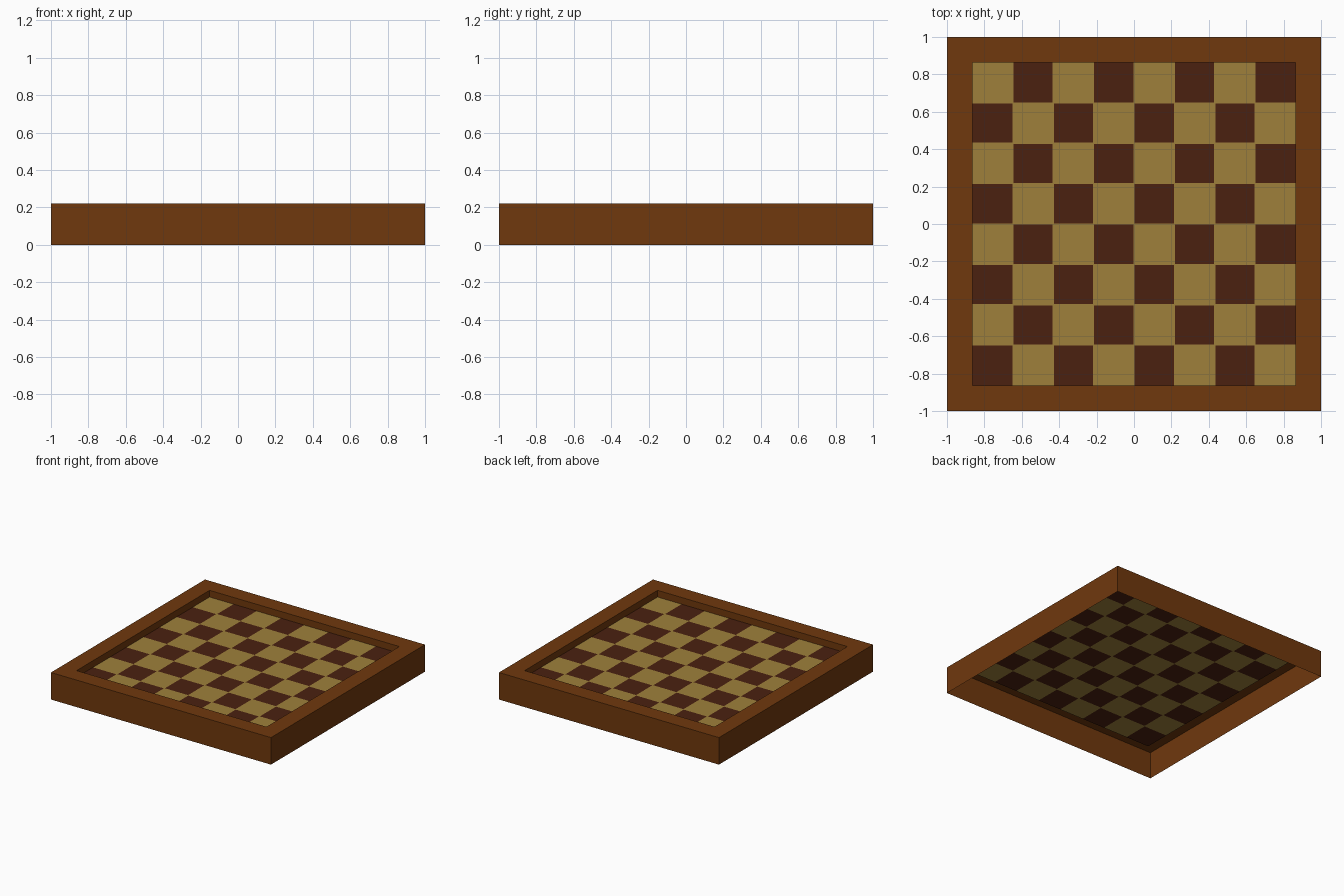
import bpy, bmesh

if "Cube" in bpy.data.objects:
    bpy.data.objects.remove(bpy.data.objects["Cube"])

H = 0.222        # frame height
B = 0.863        # half width of the playing field
Z = H - 0.055    # level of the sunken playing field
GAP = 0.003      # light margin around the dark squares


def material(name, rgb):
    m = bpy.data.materials.new(name)
    m.diffuse_color = (*rgb, 1)
    m.use_nodes = True
    m.node_tree.nodes["Principled BSDF"].inputs["Base Color"].default_value = m.diffuse_color
    return m


frame_wood = material("frame_brown", (0.162, 0.040, 0.004))
light_wood = material("light_square", (0.342, 0.216, 0.044))
dark_wood = material("dark_square", (0.069, 0.015, 0.005))


def make_object(name, bm, mats):
    me = bpy.data.meshes.new(name)
    bm.to_mesh(me)
    bm.free()
    for m in mats:
        me.materials.append(m)
    ob = bpy.data.objects.new(name, me)
    bpy.context.collection.objects.link(ob)
    return ob


# Frame: a thin shell swept around the square (outer wall, top rim, inner lip), open below
bm = bmesh.new()
profile = [(1, 0), (1, H), (B, H), (B, Z)]
corners = [(-1, -1), (1, -1), (1, 1), (-1, 1)]
rings = [[bm.verts.new((cx * r, cy * r, z)) for cx, cy in corners] for r, z in profile]
for a, b in zip(rings, rings[1:]):
    for i in range(4):
        j = (i + 1) % 4
        bm.faces.new((a[i], a[j], b[j], b[i]))
make_object("frame", bm, [frame_wood])

# Playing field: one sheet cut into 8 x 8 squares, with narrow light margins between
pitch = 2 * B / 8
cuts = [-B]
for k in range(-3, 4):
    cuts += [k * pitch - GAP, k * pitch + GAP]
cuts.append(B)
bm = bmesh.new()
grid = [[bm.verts.new((x, y, Z)) for y in cuts] for x in cuts]
for i in range(len(cuts) - 1):
    for j in range(len(cuts) - 1):
        f = bm.faces.new((grid[i][j], grid[i + 1][j], grid[i + 1][j + 1], grid[i][j + 1]))
        is_square = i % 2 == 0 and j % 2 == 0
        f.material_index = 1 if is_square and (i // 2 + j // 2) % 2 == 0 else 0
make_object("playing_field", bm, [light_wood, dark_wood])
